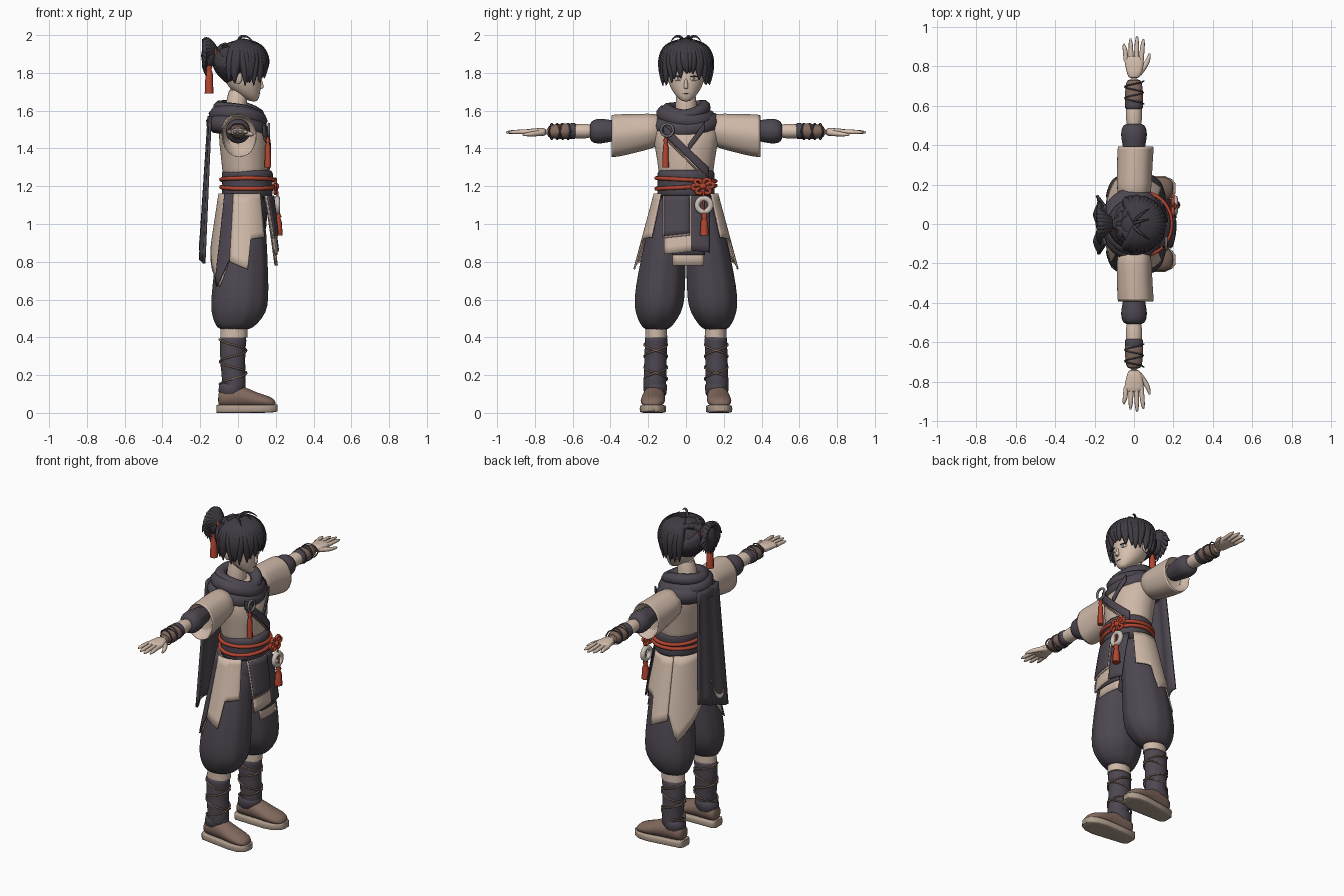
import bpy, bmesh, math, random
from math import sin, cos, pi, sqrt, radians
from mathutils import Vector

random.seed(4)
cube = bpy.data.objects.get("Cube")
if cube:
    bpy.data.objects.remove(cube)


def material(name, r, g, b):
    m = bpy.data.materials.new(name)
    m.use_nodes = True
    m.diffuse_color = (r, g, b, 1)
    m.node_tree.nodes["Principled BSDF"].inputs["Base Color"].default_value = (r, g, b, 1)
    return m


DARK = material("dark_cloth", .075, .063, .08)
BEIGE = material("beige_cloth", .62, .48, .39)
SKIN = material("skin", .68, .53, .43)
HAIR = material("hair", .05, .043, .055)
RED = material("red_cord", .45, .06, .03)
BROWN = material("brown_leather", .22, .14, .11)
PALE = material("pale_stone", .6, .54, .48)
METAL = material("grey_metal", .17, .16, .16)
SOLE = material("sole", .42, .33, .26)


def finish(name, bm, mat, sharp=45):
    bmesh.ops.recalc_face_normals(bm, faces=bm.faces)
    me = bpy.data.meshes.new(name)
    bm.to_mesh(me)
    bm.free()
    me.materials.append(mat)
    me.polygons.foreach_set("use_smooth", [True] * len(me.polygons))
    me.set_sharp_from_angle(angle=radians(sharp))
    ob = bpy.data.objects.new(name, me)
    bpy.context.collection.objects.link(ob)
    return ob


def loft(name, secs, mat, axis="z", n=28, box=1.0, ripple=0, waves=9, sub=1):
    """Skin elliptical sections (position, centre a, centre b, radius a, radius b)."""
    bm = bmesh.new()
    rings = []
    for t, ca, cb, ra, rb in secs:
        ring = []
        for i in range(n):
            a = 2 * pi * i / n
            k = 1 + ripple * cos(waves * a)
            u = ca + k * ra * math.copysign(abs(cos(a)) ** box, cos(a))
            v = cb + k * rb * math.copysign(abs(sin(a)) ** box, sin(a))
            ring.append(bm.verts.new({"z": (u, v, t), "y": (u, t, v), "x": (t, u, v)}[axis]))
        rings.append(ring)
    for p, q in zip(rings, rings[1:]):
        for i in range(n):
            bm.faces.new((p[i], p[i - 1], q[i - 1], q[i]))
    bm.faces.new(rings[0])
    bm.faces.new(rings[-1])
    ob = finish(name, bm, mat, 60)
    if sub:
        ob.modifiers.new("smooth", "SUBSURF").levels = sub
        ob.modifiers["smooth"].render_levels = sub
    return ob


def sheet(name, f, nu, nv, mat, thick=.008):
    """Thin cloth surface from a function of u and v."""
    bm = bmesh.new()
    g = [[bm.verts.new(f(i / nu, j / nv)) for j in range(nv + 1)] for i in range(nu + 1)]
    for i in range(nu):
        for j in range(nv):
            bm.faces.new((g[i][j], g[i + 1][j], g[i + 1][j + 1], g[i][j + 1]))
    ob = finish(name, bm, mat)
    s = ob.modifiers.new("thickness", "SOLIDIFY")
    s.thickness, s.offset = thick, 0
    return ob


def tube(name, paths, mat, cyclic=False, res=4):
    """Swept round strands; every point is x, y, z, radius."""
    cu = bpy.data.curves.new(name, "CURVE")
    cu.dimensions, cu.bevel_depth, cu.bevel_resolution = "3D", 1, 2
    cu.use_fill_caps, cu.resolution_u = True, res
    for path in paths:
        sp = cu.splines.new("NURBS")
        sp.points.add(len(path) - 1)
        for pt, (x, y, z, r) in zip(sp.points, path):
            pt.co, pt.radius = (x, y, z, 1), r
        sp.order_u, sp.use_cyclic_u = 3, cyclic
        sp.use_endpoint_u = not cyclic
    cu.materials.append(mat)
    ob = bpy.data.objects.new(name, cu)
    bpy.context.collection.objects.link(ob)
    bpy.ops.object.select_all(action="DESELECT")
    ob.select_set(True)
    bpy.context.view_layer.objects.active = ob
    bpy.ops.object.convert(target="MESH")
    bpy.ops.object.shade_smooth()


def ball(name, loc, scale, mat, turn=0):
    bm = bmesh.new()
    bmesh.ops.create_uvsphere(bm, u_segments=24, v_segments=14, radius=1)
    ob = finish(name, bm, mat, 180)
    ob.location, ob.scale, ob.rotation_euler = loc, scale, (0, 0, turn)


def ring(cx, cz, rx, ry, r, droop=0, tilt=0, n=24):
    pts = []
    for i in range(n):
        a = 2 * pi * i / n
        z = cz - droop * ((1 + cos(a)) / 2) ** 3 + tilt * sin(a)
        pts.append((cx + rx * cos(a), ry * sin(a), z, r))
    return pts


def disc_ring(name, x, y, z, big, small, mat):
    tube(name, [[(x, y + big * cos(i * pi / 8), z + big * sin(i * pi / 8), small)
                 for i in range(16)]], mat, True)


def tassel(name, x, y, top, bottom, r):
    loft(name, [(top, x, y, r * .4, r * .4), (top - .02, x, y, r * .8, r * .8),
                (top - .03, x, y, r * .55, r * .55), (top - .05, x, y, r * .9, r * .9),
                (bottom, x, y, r * 1.1, r * 1.1)], RED, n=16, ripple=.06, waves=8, sub=0)


# Head and face (the figure looks along +x)
loft("head", [(1.648, .085, 0, .012, .014), (1.66, .073, 0, .036, .036), (1.69, .052, 0, .065, .064),
              (1.73, .032, 0, .09, .087), (1.78, .025, 0, .1, .1), (1.85, .02, 0, .105, .105),
              (1.92, .015, 0, .085, .085)], SKIN)
loft("neck", [(1.5, -.02, 0, .065, .065), (1.6, -.01, 0, .055, .055), (1.74, .0, 0, .055, .055)], SKIN)
loft("nose", [(1.715, .122, 0, .012, .012), (1.725, .125, 0, .014, .012), (1.775, .117, 0, .008, .007)], SKIN, n=12)
ball("mouth", (.115, 0, 1.692), (.004, .018, .003), BROWN)
for s in (1, -1):
    side = "left" if s > 0 else "right"
    ball(side + "_ear", (.0, s * .102, 1.775), (.022, .012, .034), SKIN)
    ball(side + "_eye_white", (.112, s * .043, 1.769), (.005, .021, .012), PALE, s * .38)
    ball(side + "_iris", (.116, s * .041, 1.769), (.004, .009, .012), METAL, s * .38)
    ball(side + "_lash", (.115, s * .044, 1.781), (.006, .024, .004), HAIR, s * .38)


# Hair: scalp, fringe, swept back and ponytail
def scalp(a, el, k=1.0, drop=0):
    return (.012 + k * .13 * cos(a) * cos(el), k * .125 * sin(a) * cos(el), 1.855 + k * .112 * sin(el) - drop)


ball("scalp", (.005, 0, 1.86), (.124, .12, .112), HAIR)
locks = []
for i in range(27):
    a = radians(-112 + 224 * i / 26)
    b = a + random.uniform(-.16, .16)
    drop = .055 + .06 * min(1, abs(a)) + random.uniform(-.015, .015)
    locks.append([scalp(a, 1.45) + (.016,), scalp(a, .9, 1.04) + (.026,), scalp(a, .3, 1.04) + (.026,),
                  scalp(b, 0, 1.03, drop * .5) + (.02,), scalp(b, 0, 1, drop) + (.002,)])
for i in range(17):
    a = radians(95 + 170 * i / 16)
    locks.append([scalp(a, -1.0, .95, .02) + (.004,), scalp(a, -.5, .98) + (.022,),
                  scalp(a * .7 + pi * .3, .1, .99) + (.024,), (-.115, 0, 1.905, .018)])
for i in range(9):
    a = radians(40 + 35 * i)
    locks.append([scalp(a, .75, 1.02) + (.02,), scalp((a + pi) / 2, 1.1, 1.05) + (.018,), (-.115, 0, 1.915, .015)])
tube("hair_locks", locks, HAIR)
tube("loose_strands", [[(0, 0, 1.95, .009), (.0, s * .02, 1.99, .008), (.05, s * .06, 1.999, .006),
                        (.08, s * .08, 1.965, .001)] for s in (1, -1, .3)], HAIR)
ball("ponytail_core", (-.155, 0, 1.89), (.04, .055, .065), HAIR)
tail_locks = []
for i in range(20):
    a = 2 * pi * i / 20
    y, z, e = .085 * cos(a), .065 * sin(a), random.uniform(.85, 1.15)
    tail_locks.append([(-.11, 0, 1.91, .015), (-.15, y * .5, 1.925 + z * .6, .022),
                       (-.185, y * .8, 1.91 + z, .018), (-.19 + .02 * e, y * 1.2 * e, 1.875 + 1.35 * z * e, .001)])
tube("ponytail_locks", tail_locks, HAIR)
tube("hair_tie", [[(-.118 - .012 * sin(t * pi / 4), .034 * cos(t * pi / 4), 1.908 + .034 * sin(t * pi / 4), .008)
                   for t in range(8)]], RED, True)
tassel("hair_tassel", -.153, -.02, 1.85, 1.69, .02)

# Torso and sash
loft("robe", [(1.2, .04, 0, .12, .142), (1.3, .038, 0, .122, .148), (1.38, .036, 0, .13, .16),
              (1.47, .028, 0, .132, .18), (1.55, .01, 0, .105, .17), (1.6, -.005, 0, .07, .09)], BEIGE,
     ripple=.006, waves=14)


def chest(y, z, off):
    return (.034 + .13 * sqrt(max(.05, 1 - (y / .17) ** 2)) + off, y, z)


sheet("chest_band", lambda u, v: chest(-.12 + .24 * u, 1.5 - .23 * u + .055 * (v - .5), .006), 16, 3, DARK)
sheet("robe_edge", lambda u, v: chest(-.11 + .2 * u, 1.455 - .2 * u + .012 * (v - .5), .006), 16, 2, BROWN)
sheet("crossed_collar", lambda u, v: chest(.1 - .09 * u, 1.52 - .12 * u + .04 * (v - .5), .003), 10, 3, DARK)
loft("waist_sash", [(1.13, .045, 0, .128, .15), (1.16, .05, 0, .138, .155), (1.2, .05, 0, .133, .15),
                    (1.24, .05, 0, .136, .152), (1.27, .05, 0, .138, .154), (1.295, .047, 0, .125, .142)], DARK)
tube("waist_cords", [ring(.05, 1.235, .14, .158, .011, 0, -.008), ring(.05, 1.195, .14, .158, .011, 0, .008)], RED, True)
bow = []
for ang in (.2, 1.0, 2.3, 3.3, 4.2, 5.3):
    pts = [(0, 0), (.045, .022), (.06, 0), (.045, -.022)]
    bow.append([(.197, .09 + p * cos(ang) - q * sin(ang), 1.2 + .75 * (p * sin(ang) + q * cos(ang)), .009) for p, q in pts])
tube("bow_loops", bow, RED, True)
ball("bow_knot", (.2, .09, 1.2), (.018, .02, .018), RED)
disc_ring("belt_ring", .208, .095, 1.1, .036, .015, PALE)
tube("belt_ring_cord", [[(.205, .09, 1.19, .006), (.215, .095, 1.12, .006), (.215, .095, 1.05, .006)]], RED)
tassel("belt_tassel", .213, .097, 1.06, .94, .02)
disc_ring("chest_ring", .163, -.1, 1.497, .033, .007, METAL)
tassel("chest_tassel", .158, -.108, 1.46, 1.3, .015)

# Scarf with hanging tail
tube("scarf_folds", [ring(-.005, 1.535, .115, .135, .052, .035, .008), ring(0, 1.575, .112, .115, .046, .03, -.012),
                     ring(.005, 1.618, .105, .098, .034, .045, .008)], DARK, True)


def scarf_tail(u, v):
    y = (u - .5) * (.2 + .1 * v) - .005
    z = 1.57 - v * (.67 + .11 * (1 - u))
    return (-.15 - .04 * v + .011 * cos(u * 14) * (.4 + v * .6), y, z)


sheet("scarf_tail", scarf_tail, 20, 14, DARK, .014)


def tail_mark(u, v):
    x, y, z = scarf_tail(.2 + .45 * u, .86 + .07 * sin(u * 5) + .035 * (v - .5) * sin(pi * (.1 + .85 * u)))
    return (x - .0085, y, z)


sheet("scarf_mark", tail_mark, 12, 3, BEIGE, .004)


# Split skirt and front flaps
def skirt(name, rim, mat, off=0):
    def f(u, v):
        t = u * (len(rim) - 1)
        i = min(int(t), len(rim) - 2)
        (a0, z0), (a1, z1) = rim[i], rim[i + 1]
        a, low = radians(a0 + (a1 - a0) * (t - i)), z0 + (z1 - z0) * (t - i)
        d = v * (1.16 - low)
        return (.03 + (.13 + .15 * d + off) * cos(a), (.155 + .27 * d + off) * sin(a), 1.16 - d)
    sheet(name, f, 6 * (len(rim) - 1), 8, mat)


for s in (1, -1):
    side = "left" if s > 0 else "right"
    skirt(side + "_side_flap", [(s * 52, .93), (s * 78, .92), (s * 84, .76), (s * 112, .8)], BEIGE, .012)
    skirt(side + "_back_flap", [(s * 105, .9), (s * 128, .67), (s * 150, .76), (s * 182, .92)], BEIGE)
skirt("dark_side_strip", [(-112, .82), (-132, .67), (-136, .7)], DARK, .008)


def flap(name, y0, y1, top, low0, low1, off, mat):
    def f(u, v):
        y, z = y0 + (y1 - y0) * u, top + (low0 + (low1 - low0) * u - top) * v
        d = 1.16 - z
        return (.03 + (.13 + .12 * d) * sqrt(1 - (y / (.17 + .27 * d)) ** 2) + off, y, z)
    sheet(name, f, 8, 8, mat, .007)


flap("front_flap_lowest", -.07, .095, 1.15, .78, .78, .002, BEIGE)
flap("front_flap_lowest_dark", -.07, .1, 1.15, .835, .835, .008, DARK)
flap("front_flap_middle", -.115, .08, 1.15, .84, .865, .014, BEIGE)
flap("front_flap_side", .03, .125, 1.15, .86, .85, .019, DARK)
flap("front_flap_trim", -.122, .022, 1.15, .925, .94, .022, BEIGE)
flap("front_flap_top", -.118, .018, 1.15, .935, .95, .027, DARK)
loft("hips", [(1.18, .04, 0, .12, .145), (1.05, .03, 0, .128, .175), (.92, .025, 0, .12, .18),
              (.82, .02, 0, .07, .1)], DARK)

# Legs, boots, arms and hands
for s in (1, -1):
    side = "left" if s > 0 else "right"
    loft(side + "_trouser", [(1.12, .03, s * .078, .105, .082), (.95, .025, s * .102, .125, .108),
                             (.75, .016, s * .128, .142, .126), (.6, .01, s * .141, .152, .137),
                             (.53, .004, s * .146, .145, .124), (.47, -.01, s * .154, .112, .09),
                             (.435, -.02, s * .156, .078, .062)], DARK, n=40, ripple=.014, waves=10)
    loft(side + "_stocking", [(.47, -.02, s * .157, .07, .056), (.4, -.022, s * .157, .072, .058)], BEIGE, sub=0)
    wraps = []
    for i in range(10):
        z, w = .415 - i * .034, .004 * (i % 2)
        wraps.append((z, -.024 - .004 * sin(i * .5), s * (.157 + i * .001), .069 + w - .0012 * i, .058 + w))
    loft(side + "_shin_wrap", wraps, DARK)
    cords = []
    for d in (1, -1):
        cords.append([(-.026 + .073 * cos(d * (t * .5 + pi)), s * .16 + .063 * sin(d * (t * .5 + pi)),
                       .39 - t * .0095, .005) for t in range(26)])
    tube(side + "_shin_cords", cords, BROWN, res=2)

    def foot(rows):
        return [(x, s * (.163 + .06 * (x + .1)), cz, ry, rz) for x, cz, ry, rz in rows]
    loft(side + "_boot", foot([(-.106, .07, .035, .035), (-.09, .08, .05, .05), (-.03, .088, .058, .062),
                               (.03, .085, .06, .058), (.09, .068, .065, .042), (.15, .06, .064, .034),
                               (.185, .052, .048, .026), (.2, .045, .025, .014)]), BROWN, "x")
    loft(side + "_boot_cuff", [(.07, -.04, s * .163, .064, .058), (.13, -.03, s * .163, .074, .064),
                               (.17, -.027, s * .162, .071, .062)], DARK)
    loft(side + "_sole", foot([(-.114, .021, .035, .021), (-.1, .021, .052, .021), (0, .021, .061, .021),
                               (.1, .021, .07, .021), (.16, .022, .064, .021), (.195, .024, .045, .02),
                               (.21, .026, .025, .017)]), SOLE, "x", box=.35, sub=0)

    loft(side + "_sleeve", [(s * .12, 0, 1.5, .085, .085), (s * .2, .0, 1.49, .09, .095),
                            (s * .3, .003, 1.475, .09, .108), (s * .395, .008, 1.465, .094, .116),
                            (s * .398, .008, 1.465, .086, .107), (s * .33, .004, 1.475, .075, .09)],
         BEIGE, "y", ripple=.012, waves=7)
    loft(side + "_arm_puff", [(s * .3, 0, 1.495, .045, .045), (s * .41, 0, 1.493, .058, .058),
                              (s * .45, 0, 1.492, .068, .068), (s * .49, 0, 1.49, .062, .062),
                              (s * .512, 0, 1.49, .045, .045)], DARK, "y", ripple=.02, waves=12)
    loft(side + "_forearm", [(s * .48, 0, 1.492, .044, .042), (s * .58, 0, 1.492, .042, .039),
                             (s * .76, 0, 1.487, .032, .026)], SKIN, "y")
    loft(side + "_wrist_wrap", [(s * .575, 0, 1.492, .044, .042), (s * .6, 0, 1.492, .048, .044),
                                (s * .625, 0, 1.49, .045, .041), (s * .66, 0, 1.49, .044, .04)], DARK, "y")
    loft(side + "_bracer", [(s * .605, 0, 1.492, .047, .043), (s * .64, 0, 1.491, .048, .043),
                            (s * .69, 0, 1.49, .044, .038), (s * .74, 0, 1.488, .039, .032)], BROWN, "y")
    tube(side + "_bracer_cords", [[(.049 * cos(d * t * .6), s * (.61 + .0055 * t), 1.49 + .044 * sin(d * t * .6), .004)
                                   for t in range(22)] for d in (1, -1)], DARK, res=2)
    loft(side + "_palm", [(s * .735, 0, 1.487, .028, .022), (s * .78, .003, 1.487, .043, .021),
                          (s * .83, .0, 1.487, .05, .017), (s * .855, -.003, 1.487, .046, .013)], SKIN, "y", box=.8)
    fingers = [[(x, s * .83, 1.487, .013), (x * 1.1, s * .88, 1.488, .012), (x * 1.25, s * (tip - .015), 1.486, .01),
                (x * 1.3, s * tip, 1.485, .004)] for x, tip in ((-.04, .915), (-.014, .942), (.012, .953), (.037, .938))]
    fingers.append([(.025, s * .765, 1.482, .016), (.055, s * .8, 1.478, .014),
                    (.075, s * .84, 1.474, .011), (.08, s * .865, 1.473, .005)])
    tube(side + "_fingers", fingers, SKIN)
